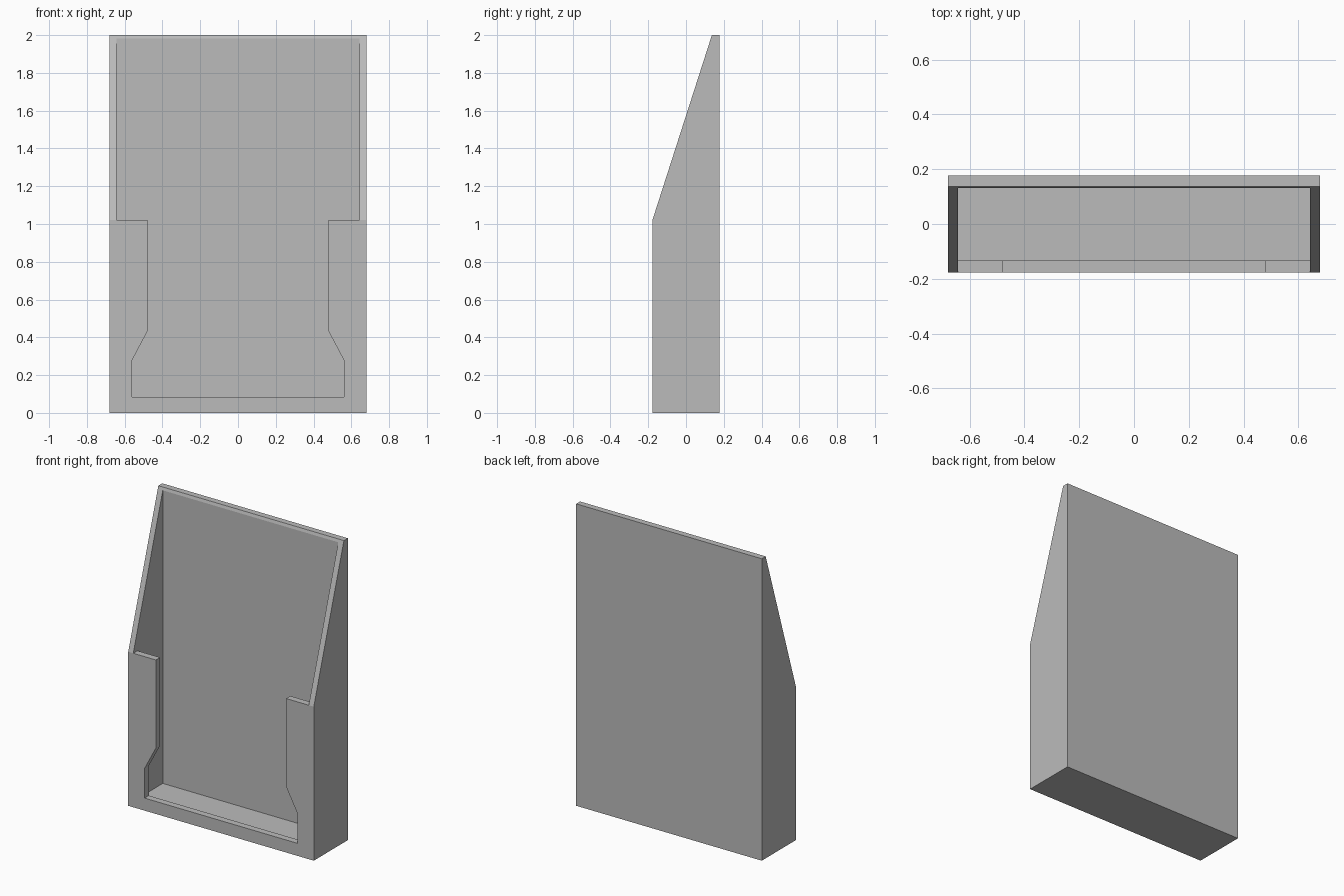
import bpy
import bmesh

cube = bpy.data.objects.get("Cube")
if cube:
    bpy.data.objects.remove(cube, do_unlink=True)

W, D, H = 0.68, 0.178, 2.0        # half width, half depth, height
INNER = 0.643                     # half width of the pocket
RIM = 1.02                        # height where the sides start to slope


def prism(name, profile, axis, start, end):
    """Extrude a closed profile along x (points are y, z) or y (points are x, z)."""
    bm = bmesh.new()
    verts = [bm.verts.new((start, a, z) if axis == "x" else (a, start, z))
             for a, z in profile]
    face = bm.faces.new(verts)
    extruded = bmesh.ops.extrude_face_region(bm, geom=[face])["geom"]
    moved = [g for g in extruded if isinstance(g, bmesh.types.BMVert)]
    step = end - start
    bmesh.ops.translate(bm, verts=moved, vec=(step, 0, 0) if axis == "x" else (0, step, 0))
    bmesh.ops.recalc_face_normals(bm, faces=bm.faces)
    mesh = bpy.data.meshes.new(name)
    bm.to_mesh(mesh)
    bm.free()
    obj = bpy.data.objects.new(name, mesh)
    bpy.context.collection.objects.link(obj)
    return obj


def cut(target, cutter):
    """Subtract the cutter from the target and discard it."""
    cutter.hide_render = True
    mod = target.modifiers.new("cut", "BOOLEAN")
    mod.operation = "DIFFERENCE"
    mod.solver = "EXACT"
    mod.object = cutter
    bpy.context.view_layer.objects.active = target
    bpy.ops.object.modifier_apply(modifier=mod.name)
    bpy.data.objects.remove(cutter, do_unlink=True)


# Holder body with sloping upper sides
side = [(-D, 0), (D, 0), (D, H), (0.137, H), (-D, RIM)]
holder = prism("holder_body", side, "x", -W, W)

# Pocket inside the walls, open at the top
pocket = [(-0.134, 0.04), (0.131, 0.04), (0.131, 2.3), (-0.134, 2.3)]
cut(holder, prism("pocket_cutter", pocket, "x", -INNER, INNER))

# Front opening between the two retaining tabs, above the bottom lip
half = [(0.56, 0.083), (0.56, 0.28), (0.478, 0.435), (0.478, RIM),
        (INNER, RIM), (INNER, 2.3)]
opening = half + [(-x, z) for x, z in reversed(half)]
cut(holder, prism("opening_cutter", opening, "y", -0.3, 0.0))

# Plain grey plastic
grey = bpy.data.materials.new("grey_plastic")
grey.use_nodes = True
colour = (0.5, 0.5, 0.5, 1)
grey.diffuse_color = colour
grey.node_tree.nodes["Principled BSDF"].inputs["Base Color"].default_value = colour
holder.data.materials.clear()
holder.data.materials.append(grey)
for poly in holder.data.polygons:
    poly.material_index = 0
    poly.use_smooth = False
